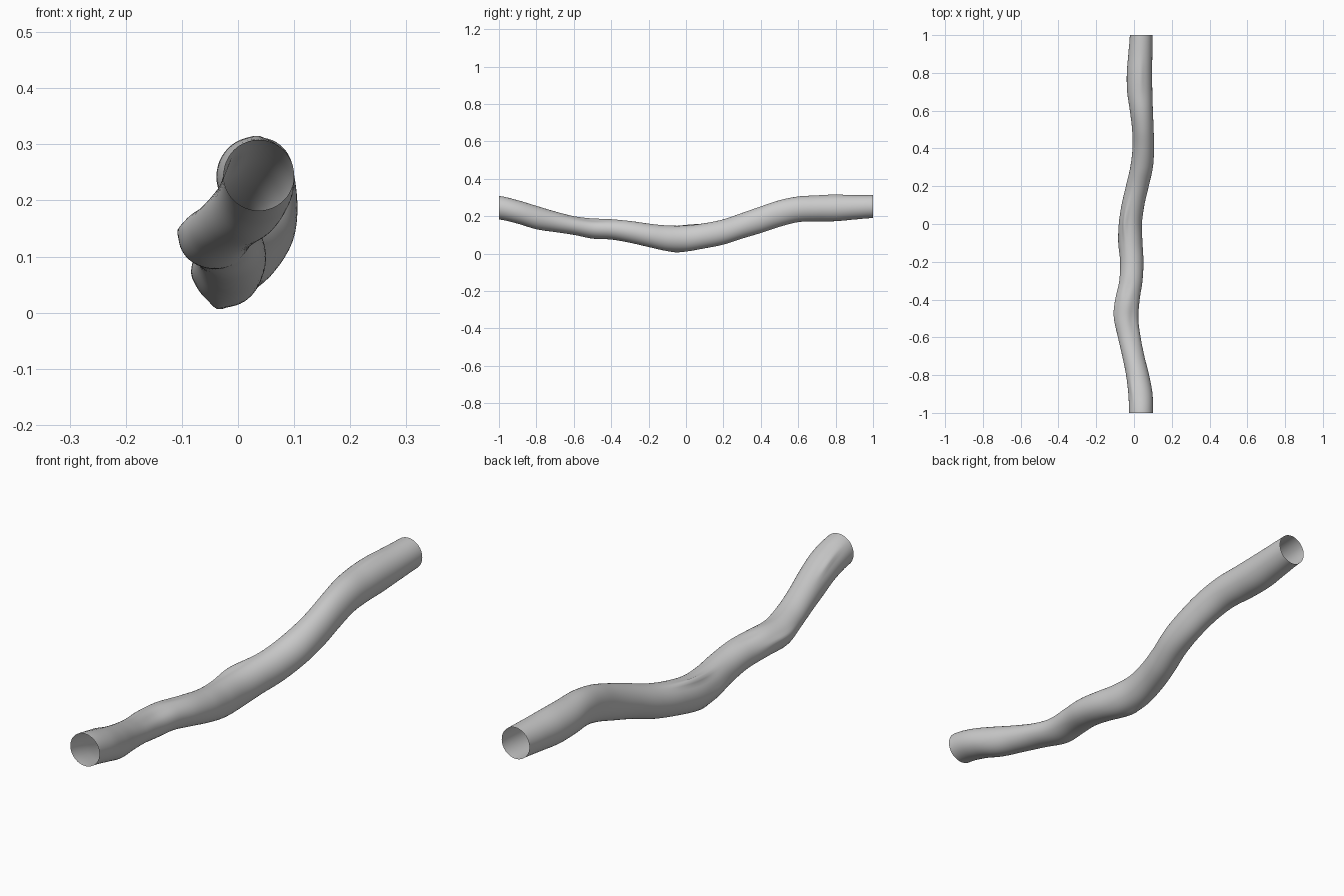
import bpy, bmesh, math

if "Cube" in bpy.data.objects:
    bpy.data.objects.remove(bpy.data.objects["Cube"])

# Cross-section extents every 0.1 along y: left, right, bottom, top
SECTIONS = [
    (-.026, .100, .182, .308), (-.030, .098, .160, .285), (-.042, .080, .130, .255),
    (-.062, .055, .115, .225), (-.085, .035, .100, .200), (-.105, .023, .080, .188),
    (-.098, .030, .075, .185), (-.078, .045, .058, .175), (-.073, .050, .035, .160),
    (-.080, .045, .014, .150), (-.080, .042, .012, .150), (-.066, .055, .028, .162),
    (-.043, .078, .048, .183), (-.020, .100, .080, .217), (-.008, .106, .110, .252),
    (-.010, .104, .143, .285), (-.022, .100, .168, .305), (-.036, .097, .172, .310),
    (-.038, .096, .173, .313), (-.030, .097, .182, .312), (-.022, .098, .190, .312),
]
# Bark folds: y, angle in degrees, height, half length, half width in degrees
FOLDS = [
    (0.02, 118, .013, .09, 10), (-0.05, 255, .007, .05, 12),
    (-0.45, 165, .005, .07, 12), (-0.87, 130, .005, .07, 9),
    (0.78, 85, .003, .09, 10), (-0.10, 190, .004, .08, 14),
    (-0.50, 60, -.005, .10, 20), (-0.35, 100, -.004, .06, 15),
]
SIDES, STEPS = 48, 160


def section(t):
    """Smooth (Catmull-Rom) section at position t in 0..1."""
    n = len(SECTIONS) - 1
    i = min(int(t * n), n - 1)
    u = t * n - i
    a, b, c, d = (SECTIONS[max(0, min(n, k))] for k in range(i - 1, i + 3))
    return [0.5 * (2 * q + (r - p) * u + (2 * p - 5 * q + 4 * r - s) * u * u
                   + (3 * q - p - 3 * r + s) * u ** 3) for p, q, r, s in zip(a, b, c, d)]


def fold_height(y, deg):
    total = 0
    for fy, fa, h, length, width in FOLDS:
        da = (deg - fa + 180) % 360 - 180
        total += h * math.exp(-((y - fy) / length) ** 2 - (da / width) ** 2)
    return total


# Open, hollow branch tube
bm = bmesh.new()
rings = []
for j in range(STEPS + 1):
    t = j / STEPS
    y = 2 * t - 1
    left, right, low, high = section(t)
    ring = []
    for k in range(SIDES):
        a = math.tau * k / SIDES
        f = fold_height(y, math.degrees(a))
        x = (left + right) / 2 + ((right - left) / 2 + f) * math.cos(a)
        z = (low + high) / 2 + ((high - low) / 2 + f) * math.sin(a)
        ring.append(bm.verts.new((x, y, max(z, 0))))
    rings.append(ring)
for r0, r1 in zip(rings, rings[1:]):
    for k in range(SIDES):
        m = (k + 1) % SIDES
        bm.faces.new((r0[k], r0[m], r1[m], r1[k])).smooth = True
bmesh.ops.recalc_face_normals(bm, faces=bm.faces)
mesh = bpy.data.meshes.new("branch")
bm.to_mesh(mesh)
bm.free()
branch = bpy.data.objects.new("branch", mesh)
bpy.context.collection.objects.link(branch)
